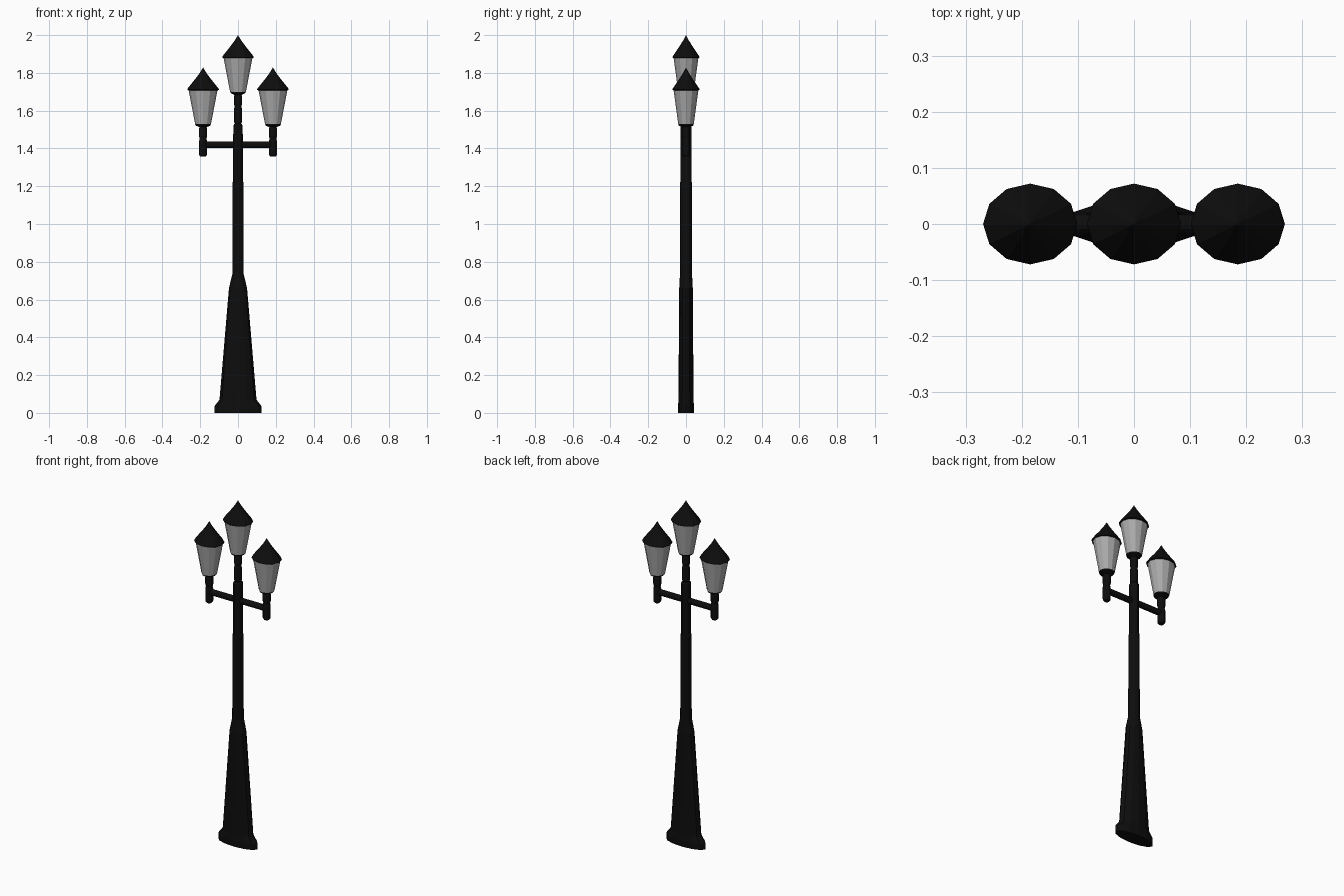
import bpy, bmesh
from math import cos, sin, pi

if "Cube" in bpy.data.objects:
    bpy.data.objects.remove(bpy.data.objects["Cube"])

SIDES = 12


def material(name, v):
    m = bpy.data.materials.new(name)
    m.diffuse_color = (v, v, v, 1)
    m.use_nodes = True
    m.node_tree.nodes["Principled BSDF"].inputs["Base Color"].default_value = m.diffuse_color
    return m


iron = material("black_iron", 0.004)
frosted = material("frosted_glass", 0.4)


def lathe(name, profile, mat, x=0.0, z=0.0):
    """Stack of elliptical 12-sided rings (rx, ry, z), capped at both ends."""
    bm = bmesh.new()
    rings = []
    for rx, ry, h in profile:
        if rx == 0:
            rings.append([bm.verts.new((0, 0, h))])
        else:
            rings.append([bm.verts.new((rx * cos(2 * pi * i / SIDES),
                                        ry * sin(2 * pi * i / SIDES), h))
                          for i in range(SIDES)])
    for a, b in zip(rings, rings[1:]):
        for i in range(SIDES):
            j = (i + 1) % SIDES
            if len(b) == 1:
                bm.faces.new((a[i], a[j], b[0]))
            else:
                bm.faces.new((a[i], a[j], b[j], b[i]))
    for r in (rings[0], rings[-1]):
        if len(r) > 1:
            bm.faces.new(r)
    bmesh.ops.recalc_face_normals(bm, faces=bm.faces[:])
    me = bpy.data.meshes.new(name)
    bm.to_mesh(me)
    bm.free()
    me.materials.append(mat)
    ob = bpy.data.objects.new(name, me)
    ob.location = (x, 0, z)
    bpy.context.collection.objects.link(ob)
    return ob


# Flared base and main pole
lathe("pole", [(0.125, 0.042, 0), (0.125, 0.042, 0.035), (0.098, 0.040, 0.07),
               (0.048, 0.036, 0.66), (0.030, 0.032, 0.735),
               (0.029, 0.031, 1.22), (0.026, 0.030, 1.225),
               (0.025, 0.030, 1.52), (0.020, 0.022, 1.53)], iron)


# Lamp: neck, lower cup, glass and pointed roof (z = 0 at neck bottom)
def lamp(name, x, z):
    lathe(name + "_neck", [(0.015, 0.015, 0), (0.021, 0.021, 0.01),
                           (0.021, 0.021, 0.08), (0.018, 0.018, 0.095),
                           (0.022, 0.022, 0.11), (0.022, 0.022, 0.145),
                           (0.016, 0.016, 0.165)], iron, x, z)
    lathe(name + "_cup", [(0.018, 0.018, 0.155), (0.038, 0.038, 0.164),
                          (0.042, 0.041, 0.172)], iron, x, z)
    lathe(name + "_glass", [(0.042, 0.041, 0.172), (0.077, 0.066, 0.354)],
          frosted, x, z)
    lathe(name + "_roof", [(0.076, 0.065, 0.350), (0.084, 0.072, 0.354),
                           (0.082, 0.070, 0.360), (0.042, 0.036, 0.410),
                           (0.018, 0.016, 0.442), (0, 0, 0.472)], iron, x, z)


lamp("centre_lamp", 0, 1.528)
for side, x in (("left", -0.185), ("right", 0.185)):
    lamp(side + "_lamp", x, 1.357)

# Cross arm carrying the side lamps
arm = lathe("cross_arm", [(0.017, 0.017, -0.185), (0.017, 0.017, 0.185)], iron, 0, 1.42)
arm.rotation_euler = (0, pi / 2, 0)
